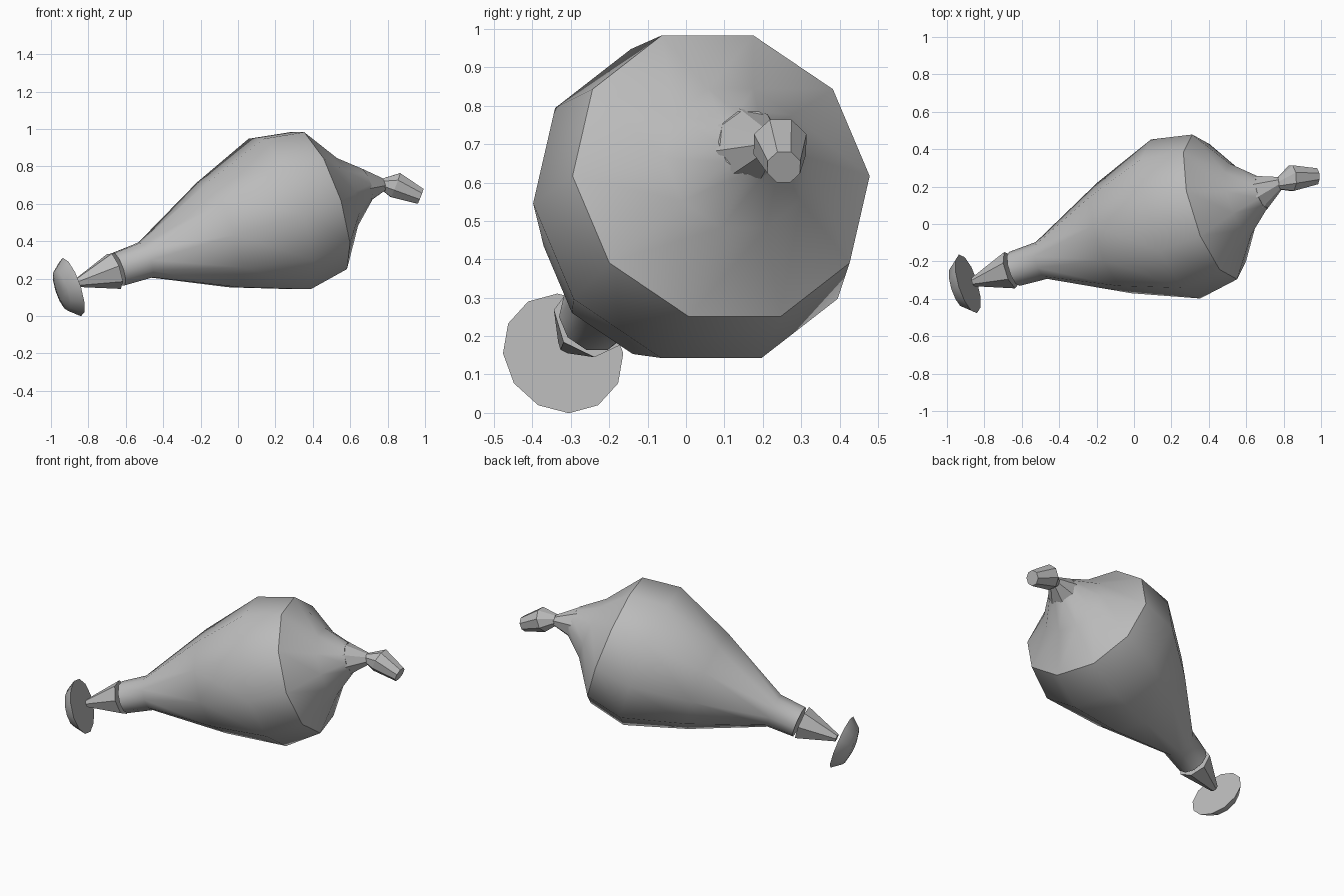
import bpy, bmesh, math
from mathutils import Vector

cube = bpy.data.objects.get("Cube")
if cube:
    bpy.data.objects.remove(cube)

grey = bpy.data.materials.new("plain_grey")
grey.use_nodes = True
GREY = (0.5, 0.5, 0.5, 1)
grey.diffuse_color = GREY
grey.node_tree.nodes["Principled BSDF"].inputs["Base Color"].default_value = GREY

AXIS = Vector((0.905, 0.28, 0.31)).normalized()
NECK = Vector((-0.64, -0.24, 0.25))


def along(t):
    """Point on the slanted main axis, t units from the neck opening."""
    return NECK + AXIS * t


def loft(name, rings, sides, smooth_angle=None, turn=0.0):
    """Skin (centre, normal, radius) rings into a capped tube."""
    bm = bmesh.new()
    loops = []
    for centre, normal, radius in rings:
        n = Vector(normal).normalized()
        u = Vector((0, 0, 1)).cross(n).normalized()
        v = n.cross(u)
        angles = [math.tau * i / sides + turn for i in range(sides)]
        loops.append([bm.verts.new(Vector(centre) + radius * (u * math.cos(a) + v * math.sin(a)))
                      for a in angles])
    for a, b in zip(loops, loops[1:]):
        for i in range(sides):
            j = (i + 1) % sides
            bm.faces.new((a[i], a[j], b[j], b[i]))
    bm.faces.new(loops[0][::-1])
    bm.faces.new(loops[-1])
    bmesh.ops.recalc_face_normals(bm, faces=bm.faces)
    mesh = bpy.data.meshes.new(name)
    bm.to_mesh(mesh)
    bm.free()
    mesh.materials.append(grey)
    obj = bpy.data.objects.new(name, mesh)
    bpy.context.collection.objects.link(obj)
    if smooth_angle:
        bpy.ops.object.select_all(action='DESELECT')
        obj.select_set(True)
        bpy.context.view_layer.objects.active = obj
        bpy.ops.object.shade_smooth_by_angle(angle=math.radians(smooth_angle))
    return obj


# Pear-shaped body widening from the neck to the belly
profile = [(0, 0.095), (0.16, 0.103), (0.59, 0.31), (0.95, 0.445),
           (1.18, 0.405), (1.33, 0.20), (1.46, 0.09)]
loft("body", [(along(t), AXIS, r) for t, r in profile], 10, 42)

# Faceted nozzle tapering from the neck to the foot
loft("neck_cone", [((-0.86, -0.31, 0.178), AXIS, 0.024),
                   (along(-0.02), AXIS, 0.104)], 7, turn=0.2)

# Round foot, flat towards the body and domed outwards
RIM = Vector((-0.888, -0.32, 0.155))
loft("foot_disc", [(RIM - AXIS * d, AXIS, r)
                   for d, r in ((0, 0.164), (0.06, 0.115), (0.075, 0.05))], 12, 50)

# Flared collar at the wide end, pinched into a thin waist
PINCH = (0.785, 0.222, 0.705)
loft("collar", [(along(1.45), AXIS, 0.098), (PINCH, AXIS, 0.032)], 8, turn=0.2)

# Small barrel-shaped knob tipped downwards
KNOB = (0.93, 0.05, -0.36)
loft("knob", [((0.765, 0.215, 0.71), KNOB, 0.03),
              ((0.842, 0.245, 0.70), KNOB, 0.074),
              ((0.976, 0.255, 0.64), KNOB, 0.046)], 8, turn=math.pi / 8)
